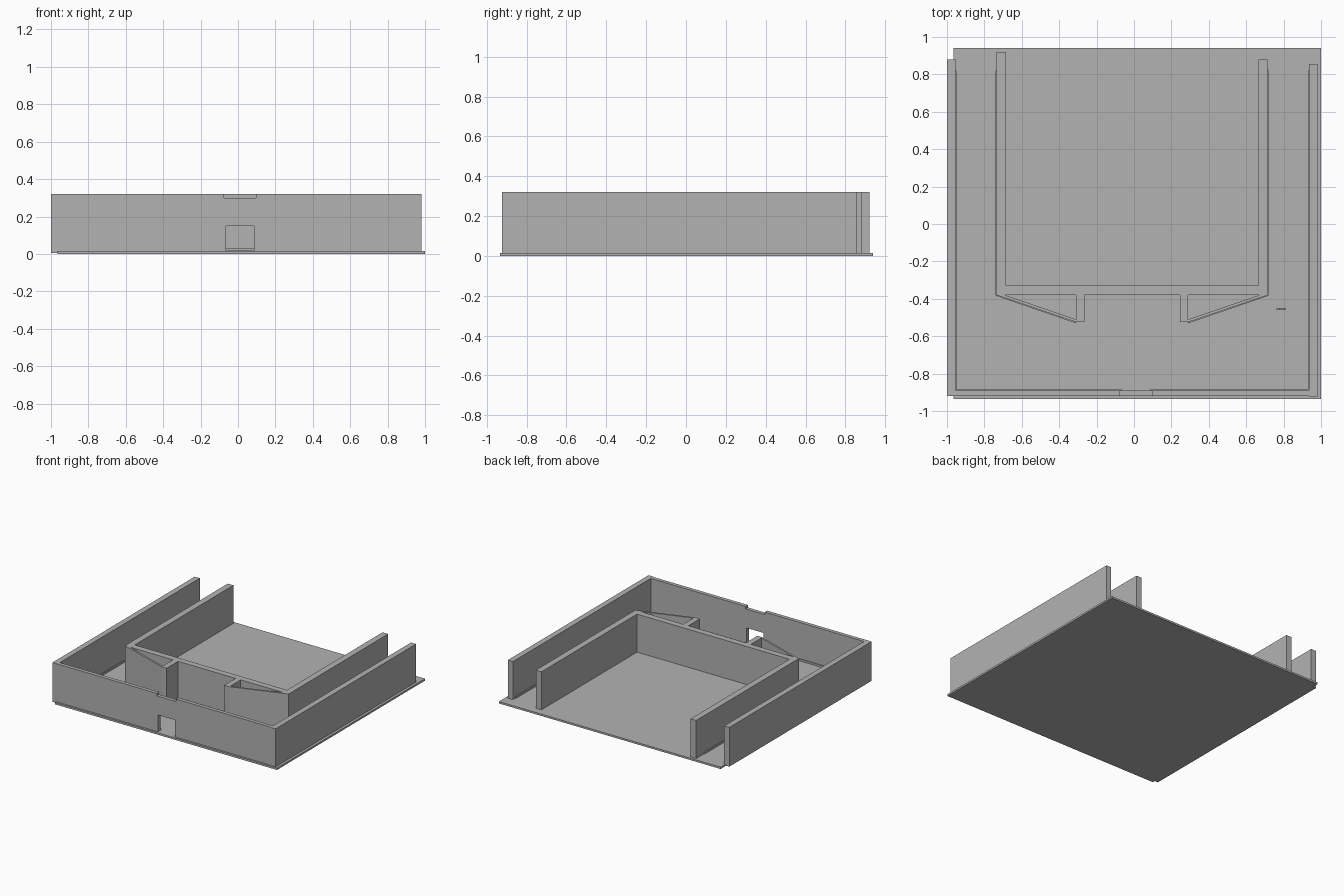
import bpy, bmesh

old = bpy.data.objects.get("Cube")
if old:
    bpy.data.objects.remove(old, do_unlink=True)

GREY = (0.45, 0.45, 0.45, 1)
mat = bpy.data.materials.new("plain grey")
mat.use_nodes = True
mat.diffuse_color = GREY
mat.node_tree.nodes["Principled BSDF"].inputs["Base Color"].default_value = GREY

FLOOR, TOP = 0.015, 0.32


def prism(name, outline, z0=FLOOR, z1=TOP):
    """Extrude a flat outline from z0 up to z1."""
    bm = bmesh.new()
    base = bm.faces.new([bm.verts.new((x, y, z0)) for x, y in outline])
    up = bmesh.ops.extrude_face_region(bm, geom=[base])["geom"]
    bmesh.ops.translate(bm, vec=(0, 0, z1 - z0),
                        verts=[v for v in up if isinstance(v, bmesh.types.BMVert)])
    bmesh.ops.recalc_face_normals(bm, faces=bm.faces)
    mesh = bpy.data.meshes.new(name)
    bm.to_mesh(mesh)
    bm.free()
    mesh.materials.append(mat)
    obj = bpy.data.objects.new(name, mesh)
    bpy.context.collection.objects.link(obj)
    return obj


def box(name, x0, x1, y0, y1, z0=FLOOR, z1=TOP):
    return prism(name, [(x0, y0), (x1, y0), (x1, y1), (x0, y1)], z0, z1)


# Ground plate
box("ground_plate", -0.965, 1, -0.935, 0.94, 0, FLOOR)

# Outer side walls
box("outer_wall_right", -1, -0.955, -0.92, 0.88, 0.005)
box("outer_wall_left", 0.935, 0.98, -0.925, 0.855)

# Front wall outline in x and z, with a doorway and a notch above it
front = prism("front_wall", [
    (-0.955, FLOOR), (-0.065, FLOOR), (-0.065, 0.15), (0.085, 0.15),
    (0.085, FLOOR), (0.935, FLOOR), (0.935, TOP), (0.095, TOP),
    (0.095, 0.3), (-0.075, 0.3), (-0.075, TOP), (-0.955, TOP)], 0.89, 0.92)
for v in front.data.vertices:
    x, z, depth = v.co
    v.co = (x, -depth, z)
front.data.flip_normals()

# Inner hall: one continuous wall around three sides
prism("inner_hall_wall", [
    (-0.735, 0.92), (-0.735, -0.38), (0.715, -0.38), (0.715, 0.88),
    (0.665, 0.88), (0.665, -0.33), (-0.685, -0.33), (-0.685, 0.92)])

# Porch: pier and thin splayed wall on each side of the middle
MID = -0.01
for side, s in (("right", -1), ("left", 1)):
    box("porch_pier_" + side, *sorted((MID + s * 0.255, MID + s * 0.3)), -0.525, -0.38)
    prism("splayed_wall_" + side, [
        (MID + s * 0.725, -0.38), (MID + s * 0.3, -0.525),
        (MID + s * 0.3, -0.51), (MID + s * 0.68, -0.38)])
    # Skirting along the foot of the splayed wall
    prism("splayed_skirting_" + side, [
        (MID + s * 0.73, -0.383), (MID + s * 0.3, -0.531),
        (MID + s * 0.3, -0.52), (MID + s * 0.725, -0.375)], FLOOR, 0.03)

# Low steps between the piers
box("lower_step", -0.265, 0.245, -0.52, -0.465, FLOOR, 0.022)
box("upper_step", -0.265, 0.245, -0.465, -0.38, FLOOR, 0.03)

# Skirting along the straight corridor walls
for name, x0, x1, y0, y1 in (
        ("outer_right", -0.955, -0.949, -0.89, 0.82),
        ("outer_left", 0.929, 0.935, -0.89, 0.82),
        ("inner_right", -0.741, -0.735, -0.38, 0.82),
        ("inner_left", 0.715, 0.721, -0.38, 0.82),
        ("front_right", -0.95, -0.065, -0.89, -0.884),
        ("front_left", 0.085, 0.93, -0.89, -0.884)):
    box("skirting_" + name, x0, x1, y0, y1, FLOOR, 0.03)

# Small scale figure standing in the corridor
FX, FY = 0.785, -0.455
for name, off, half, z0, z1 in (
        ("leg_right", -0.008, 0.006, FLOOR, 0.06), ("leg_left", 0.008, 0.006, FLOOR, 0.06),
        ("torso", 0, 0.015, 0.06, 0.1), ("head", 0, 0.007, 0.1, 0.118),
        ("arm_right", -0.02, 0.004, 0.055, 0.098), ("arm_left", 0.02, 0.004, 0.055, 0.098)):
    box("figure_" + name, FX + off - half, FX + off + half, FY - 0.006, FY + 0.006, z0, z1)
